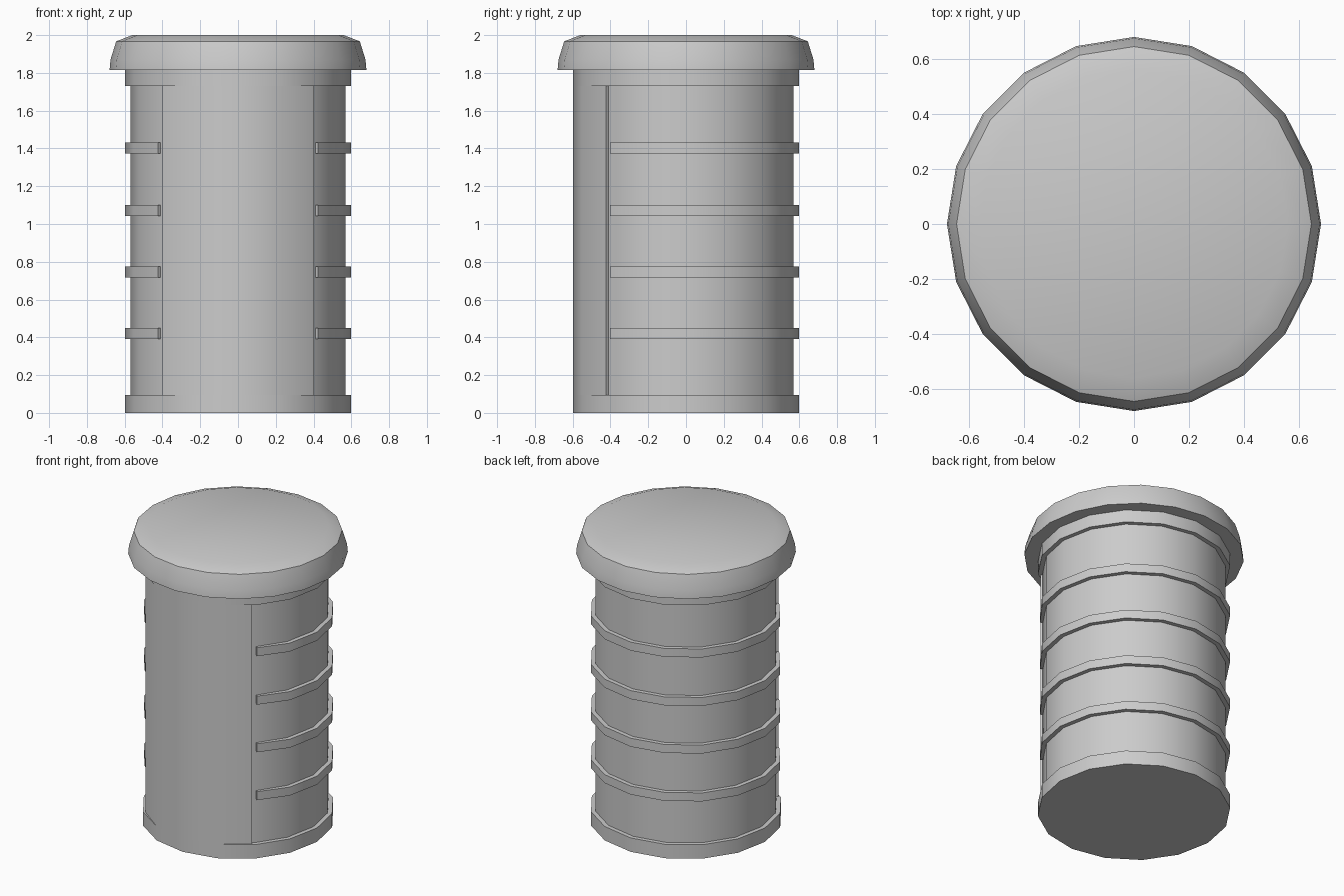
import bpy, bmesh
from math import sin, cos, radians

if "Cube" in bpy.data.objects:
    bpy.data.objects.remove(bpy.data.objects["Cube"])


def finish(name, bm):
    bmesh.ops.recalc_face_normals(bm, faces=bm.faces)
    mesh = bpy.data.meshes.new(name)
    bm.to_mesh(mesh)
    bm.free()
    ob = bpy.data.objects.new(name, mesh)
    bpy.context.collection.objects.link(ob)
    bpy.ops.object.select_all(action='DESELECT')
    ob.select_set(True)
    bpy.context.view_layer.objects.active = ob
    bpy.ops.object.shade_smooth_by_angle(angle=radians(30))
    return ob


def lathe(name, profile, sides):
    """Revolve an (r, z) profile, capping both ends."""
    bm = bmesh.new()
    rings = [[bm.verts.new((r * cos(radians(360 * i / sides)),
                            r * sin(radians(360 * i / sides)), z))
              for i in range(sides)] for r, z in profile]
    for a, b in zip(rings, rings[1:]):
        for i in range(sides):
            j = (i + 1) % sides
            bm.faces.new((a[i], a[j], b[j], b[i]))
    bm.faces.new(rings[0])
    bm.faces.new(rings[-1])
    return finish(name, bm)


def arc_slab(name, angles, radii, r_in, z0, z1):
    """Sweep a rectangular section along an arc, with closed ends."""
    bm = bmesh.new()
    sections = []
    for a, r_out in zip(angles, radii):
        c, s = cos(radians(a)), sin(radians(a))
        sections.append([bm.verts.new((r * c, r * s, z)) for r, z in
                         ((r_in, z0), (r_out, z0), (r_out, z1), (r_in, z1))])
    for p, q in zip(sections, sections[1:]):
        for i in range(4):
            j = (i + 1) % 4
            bm.faces.new((p[i], p[j], q[j], q[i]))
    bm.faces.new(sections[0])
    bm.faces.new(sections[-1])
    return finish(name, bm)


# Barrel with thicker base and neck collars
R = 0.597
lathe("body", [(R, 0), (R, 0.095), (0.568, 0.095), (0.568, 1.73),
               (R, 1.73), (R, 1.815)], 16)

# Front panel, flush with the collars
arc_slab("front_panel", [-133.5, -112.5, -90, -67.5, -46.5],
         [0.583, R, R, R, 0.583], 0.50, 0.095, 1.73)

# Four hoops running round the sides and back
steps = [-43.5] + [22.5 * k for k in range(-1, 10)] + [223.5]
hoop_r = [0.583] + [R] * 11 + [0.583]
for n, z in enumerate((0.42, 0.747, 1.072, 1.403)):
    arc_slab(f"hoop_{n + 1}", steps, hoop_r, 0.52, z - 0.029, z + 0.029)

# Overhanging lid with a bevelled rim
lathe("lid", [(0.68, 1.815), (0.675, 1.87), (0.645, 1.967), (0.56, 2.0)], 20)
